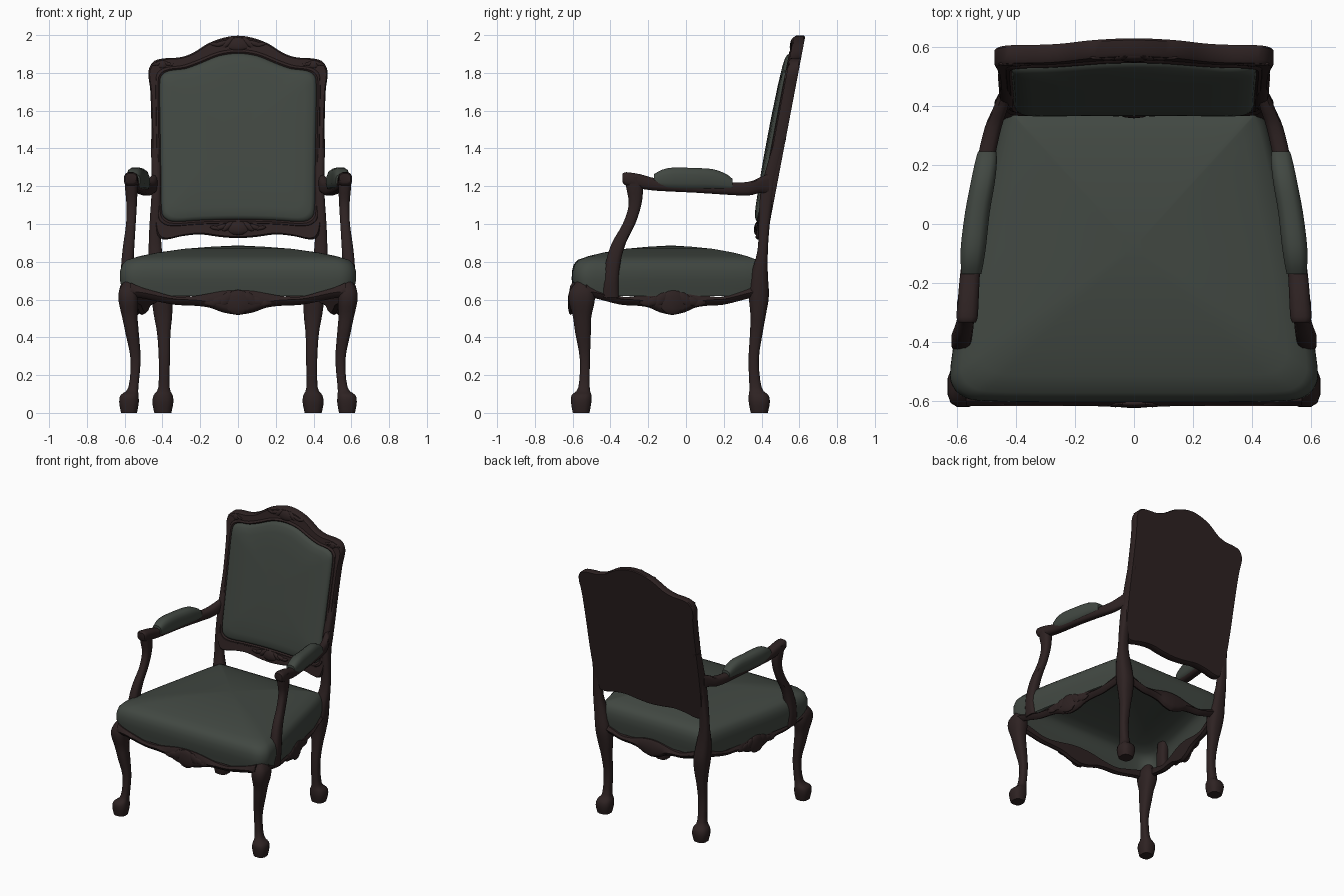
import bpy, bmesh, math
from mathutils import Vector, Matrix

if "Cube" in bpy.data.objects:
    bpy.data.objects.remove(bpy.data.objects["Cube"], do_unlink=True)


def material(name, color):
    m = bpy.data.materials.new(name)
    m.use_nodes = True
    m.diffuse_color = color
    bsdf = m.node_tree.nodes["Principled BSDF"]
    bsdf.inputs["Base Color"].default_value = color
    bsdf.inputs["Roughness"].default_value = 0.7
    return m


WOOD = material("dark wood", (0.027, 0.016, 0.016, 1))
FABRIC = material("grey green fabric", (0.053, 0.064, 0.054, 1))
parts = []


def finish(name, bm, mat):
    bmesh.ops.recalc_face_normals(bm, faces=bm.faces)
    me = bpy.data.meshes.new(name)
    bm.to_mesh(me)
    bm.free()
    me.materials.append(mat)
    ob = bpy.data.objects.new(name, me)
    bpy.context.collection.objects.link(ob)
    parts.append(ob)
    return ob


def loft(name, rings, mat, first_cap=True, last_cap=True):
    """Skin a list of closed rings that have equal point counts."""
    bm = bmesh.new()
    rows = [[bm.verts.new(p) for p in r] for r in rings]
    n = len(rows[0])
    for a, b in zip(rows, rows[1:]):
        for i in range(n):
            j = (i + 1) % n
            bm.faces.new((a[i], a[j], b[j], b[i]))
    if first_cap:
        bm.faces.new(rows[0])
    if last_cap:
        bm.faces.new(rows[-1])
    return finish(name, bm, mat)


def spline(pts, closed=False, steps=3):
    """Catmull-Rom curve through tuples of any length."""
    n, out = len(pts), []

    def get(i):
        return pts[i % n] if closed else pts[max(0, min(n - 1, i))]

    for i in range(n if closed else n - 1):
        quad = [get(i + k) for k in (-1, 0, 1, 2)]
        for s in range(steps):
            t = s / steps
            out.append(tuple(0.5 * (2 * b + (c - a) * t + (2 * a - 5 * b + 4 * c - d) * t ** 2
                                    + (3 * b - a - 3 * c + d) * t ** 3)
                             for a, b, c, d in zip(*quad)))
    return out if closed else out + [pts[-1]]


def mirrored(half):
    """Complete a half outline that starts and ends on the centre line."""
    return spline(half + [(-x, v) for x, v in half[-2:0:-1]], closed=True)


def limb(name, rows, mat, axis="z", sides=12):
    """Rounded-square limbs on both sides; rows hold centre and two half sizes."""
    def soft(v):
        return math.copysign(abs(v) ** 0.7, v)

    for side, label in ((1, "left"), (-1, "right")):
        rings = []
        for x, y, z, w, d in spline(rows):
            ring = []
            for i in range(sides):
                a = math.tau * (i + 0.5) / sides
                u, v = w * soft(math.cos(a)), d * soft(math.sin(a))
                ring.append((side * (x + u), y + v, z) if axis == "z" else (side * (x + u), y, z + v))
            rings.append(ring)
        loft(f"{label}_{name}", rings, mat)


# Cabriole front legs with carved knees and block feet
limb("front_leg", [
    (.577, -.555, 0, .043, .045), (.577, -.555, .055, .053, .055), (.574, -.553, .095, .048, .053),
    (.554, -.54, .135, .027, .031), (.542, -.535, .28, .027, .027), (.56, -.545, .42, .036, .042),
    (.573, -.55, .51, .042, .05), (.58, -.552, .59, .053, .07), (.58, -.55, .65, .05, .066),
    (.575, -.54, .7, .025, .035)], WOOD)

# Rear legs running up into the back posts
limb("rear_leg", [
    (.398, .388, 0, .046, .046), (.398, .388, .055, .057, .057), (.396, .384, .095, .051, .053),
    (.392, .368, .135, .031, .033), (.39, .358, .28, .03, .028), (.393, .372, .42, .036, .034),
    (.397, .382, .52, .05, .042), (.405, .386, .62, .055, .054), (.422, .39, .74, .048, .044),
    (.438, .406, .86, .036, .028), (.438, .414, 1.0, .031, .03), (.433, .427, 1.15, .026, .036),
    (.432, .447, 1.25, .026, .036), (.436, .5, 1.45, .026, .03)], WOOD)

# Arm supports, arm rails and upholstered pads
limb("arm_support", [
    (.587, -.4, .61, .022, .045), (.588, -.398, .7, .033, .043), (.585, -.385, .8, .033, .04),
    (.577, -.355, .9, .03, .038), (.567, -.302, 1.0, .026, .034), (.563, -.27, 1.1, .028, .034),
    (.565, -.272, 1.19, .034, .045), (.567, -.283, 1.25, .035, .042)], WOOD)
limb("arm_rail", [
    (.567, -.335, 1.243, .03, .025), (.567, -.315, 1.238, .037, .037),
    (.562, -.24, 1.225, .036, .039), (.555, -.15, 1.208, .034, .033), (.53, .05, 1.195, .03, .03),
    (.503, .22, 1.187, .03, .033), (.478, .33, 1.187, .029, .037), (.455, .39, 1.205, .026, .042),
    (.44, .44, 1.215, .02, .055)], WOOD, axis="y")
limb("arm_pad", [
    (.552, -.17, 1.23, .034, .034), (.55, -.13, 1.237, .04, .05), (.545, -.07, 1.24, .044, .06),
    (.532, .04, 1.238, .043, .06), (.514, .14, 1.235, .042, .057), (.503, .21, 1.222, .038, .045),
    (.499, .246, 1.21, .032, .03)], FABRIC, axis="y")

# Domed seat cover, open underneath
seat = mirrored([
    (0, -.605), (.3, -.605), (.5, -.602), (.575, -.59), (.617, -.55), (.623, -.48), (.585, -.25),
    (.53, 0), (.475, .25), (.44, .38), (.41, .403), (.2, .405), (0, .405)])
levels = [(.975, .62), (.985, .66), (1, .705), (.998, .75), (.98, .785), (.94, .81),
          (.83, .83), (.68, .849), (.45, .869), (.22, .88), (.05, .885)]
loft("seat_cushion", [[(x * s, -.08 + (y + .08) * s, z) for x, y in seat] for s, z in levels],
     FABRIC, first_cap=False)

# Scalloped seat rails: fraction from the middle, lower edge, upper edge
SCALLOP = spline([(0, .518, .65), (.14, .532, .645), (.27, .558, .632), (.42, .568, .618),
                  (.58, .572, .615), (.75, .59, .64), (.9, .608, .665), (1, .61, .69)])


def rail(name, start, end):
    a, b = Vector(start), Vector(end)
    inward = Vector((a.y - b.y, b.x - a.x)).normalized()
    rings = []
    for t, low, high in [(-t, l, h) for t, l, h in SCALLOP[:0:-1]] + SCALLOP:
        p = a.lerp(b, (t + 1) / 2)
        section = ((-.004, low + .01), (-.016, low + .03), (-.012, high - .02), (0, high),
                   (.035, high), (.035, low + .01), (.015, low))
        rings.append([(p.x + inward.x * d, p.y + inward.y * d, z) for d, z in section])
    loft(name, rings, WOOD)


rail("front_rail", (-.57, -.602), (.57, -.602))
rail("left_rail", (.613, -.53), (.432, .39))
rail("back_rail", (.42, .408), (-.42, .408))
rail("right_rail", (-.432, .39), (-.613, -.53))


# Leaning back: outlines are drawn in x and z, then tilted
def lean(x, z, depth=0.0):
    return (x, .463 + (z - 1.25) * .19 + depth, z)


def scaled(outline, s, depth, mid=1.47):
    return [lean(x * s, mid + (z - mid) * s, depth) for x, z in outline]


back = mirrored([
    (0, .925), (.1, .932), (.2, .945), (.3, .935), (.38, .918), (.425, .94), (.445, 1.05),
    (.455, 1.25), (.458, 1.5), (.464, 1.7), (.474, 1.78), (.47, 1.825), (.44, 1.865), (.38, 1.878),
    (.31, 1.882), (.24, 1.905), (.16, 1.955), (.08, 1.985), (0, 1.997)])
loft("back_frame", [scaled(back, s, d) for s, d in
                    ((.99, .027), (1, .02), (1, -.022), (.985, -.034), (.96, -.034))], WOOD)

panel = mirrored([
    (0, 1.025), (.2, 1.02), (.33, 1.012), (.385, 1.03), (.405, 1.08), (.408, 1.25), (.412, 1.5),
    (.415, 1.72), (.405, 1.785), (.36, 1.812), (.28, 1.822), (.2, 1.85), (.1, 1.89), (0, 1.903)])
loft("back_cushion", [scaled(panel, s, d) for s, d in
                      ((1, -.02), (1, -.036), (.985, -.048), (.95, -.057), (.85, -.064),
                       (.6, -.069), (.2, -.072))], FABRIC)
loft("back_molding", [scaled(panel, s, d) for s, d in
                      ((1.06, -.025), (1.045, -.038), (1.02, -.042), (1, -.034))], WOOD, False, False)


# Carved shell medallions flanked by leaves
def carving(name, center, turn, width, height, depth, tilt=0.0):
    bm = bmesh.new()
    base = (Matrix.Translation(center) @ Matrix.Rotation(turn, 4, "Z")
            @ Matrix.Rotation(tilt, 4, "X"))

    def lobe(x, z, angle, rx, ry, rz):
        m = (base @ Matrix.Translation((x, 0, z)) @ Matrix.Rotation(angle, 4, "Y")
             @ Matrix.Diagonal((rx, ry, rz, 1)))
        bmesh.ops.create_uvsphere(bm, u_segments=10, v_segments=6, radius=1, matrix=m)

    lobe(0, 0, 0, width * .4, depth, height * .5)
    for side in (-1, 1):
        for k in range(3):
            lobe(side * width * (.35 + .22 * k), height * (.12 - .07 * k), side * (.7 - .45 * k),
                 width * (.28 - .03 * k), depth * (.8 - .12 * k), height * (.22 - .04 * k))
    finish(name, bm, WOOD)


carving("front_carving", (0, -.61, .585), 0, .18, .135, .016)
for side, label in ((1, "left"), (-1, "right")):
    carving(f"{label}_side_carving", (side * .532, -.07, .585), side * 1.765, .18, .135, .016)
    carving(f"{label}_knee_carving", (side * .59, -.582, .6), side * .75, .04, .11, .03)
    carving(f"{label}_rear_knee_carving", (side * .425, .405, .63), side * 2.4, .035, .1, .025)
    carving(f"{label}_corner_carving", lean(side * .4, 1.845, -.032), 0, .06, .045, .009, -.19)
carving("crest_carving", lean(0, 1.952, -.032), 0, .15, .075, .014, -.19)
carving("lower_carving", lean(0, .98, -.032), 0, .15, .08, .02, -.19)

# Smooth surfaces with crisp edges
bpy.ops.object.select_all(action="DESELECT")
for ob in parts:
    ob.select_set(True)
bpy.context.view_layer.objects.active = parts[0]
bpy.ops.object.shade_smooth_by_angle(angle=math.radians(40))
